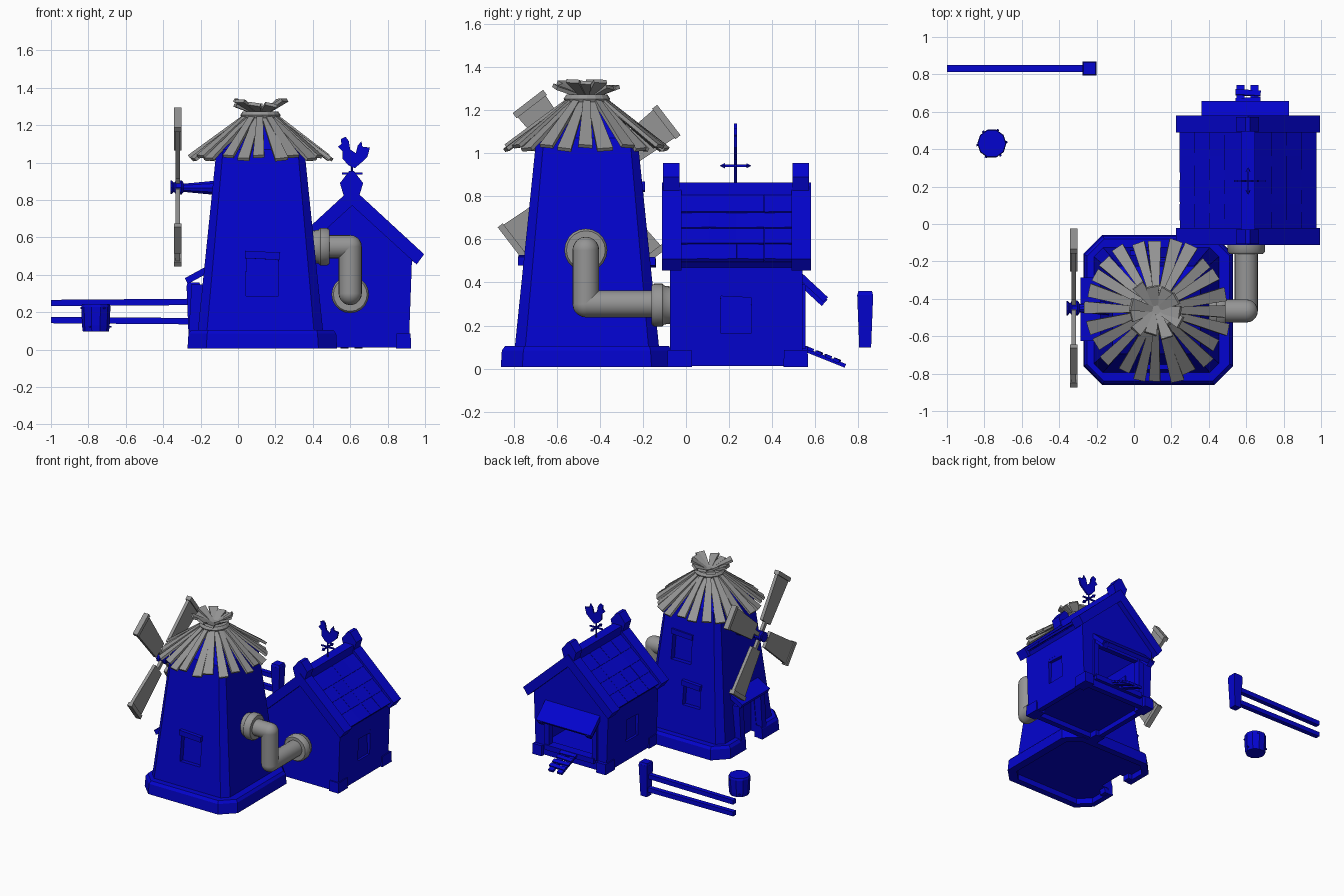
import bpy, bmesh, math, random
from mathutils import Vector, Matrix, Euler

random.seed(4)
cube = bpy.data.objects.get("Cube")
if cube:
    bpy.data.objects.remove(cube, do_unlink=True)


def material(name, rgb):
    m = bpy.data.materials.new(name)
    m.use_nodes = True
    m.diffuse_color = (*rgb, 1)
    m.node_tree.nodes["Principled BSDF"].inputs["Base Color"].default_value = (*rgb, 1)
    return m


BLUE = material("deep_blue", (0.001, 0.001, 0.62))
GREY = material("weathered_grey", (0.3, 0.3, 0.3))


def loft(name, mat, sections, matrix=Matrix()):
    """Skin a stack of equal-length loops and cap both ends."""
    bm = bmesh.new()
    loops = [[bm.verts.new(matrix @ Vector(p)) for p in s] for s in sections]
    n = len(loops[0])
    for a, b in zip(loops, loops[1:]):
        for i in range(n):
            bm.faces.new((a[i], a[(i + 1) % n], b[(i + 1) % n], b[i]))
    bm.faces.new(loops[0])
    bm.faces.new(loops[-1])
    bmesh.ops.recalc_face_normals(bm, faces=bm.faces)
    mesh = bpy.data.meshes.new(name)
    bm.to_mesh(mesh)
    bm.free()
    mesh.materials.append(mat)
    ob = bpy.data.objects.new(name, mesh)
    bpy.context.collection.objects.link(ob)
    return ob


def box(name, mat, size, loc, rot=(0, 0, 0), base=Matrix(), taper=1.0):
    x, y, z = (s / 2 for s in size)
    def loop(h, k):
        return [(-x * k, -y * k, h), (x * k, -y * k, h), (x * k, y * k, h), (-x * k, y * k, h)]
    m = base @ Matrix.Translation(loc) @ Euler(rot).to_matrix().to_4x4()
    return loft(name, mat, [loop(-z, 1), loop(z, taper)], m)


def turned(name, mat, start, axis, profile, n=16):
    """Solid of revolution: profile holds (distance along axis, radius)."""
    m = Matrix.Translation(start) @ Vector(axis).to_track_quat('Z', 'Y').to_matrix().to_4x4()
    rings = [[(r * math.cos(math.tau * i / n), r * math.sin(math.tau * i / n), d) for i in range(n)]
             for d, r in profile]
    return loft(name, mat, rings, m)


def extrude_y(name, mat, outline, y0, y1):
    return loft(name, mat, [[(x, y, z) for x, z in outline] for y in (y0, y1)])


def mirrored(half, cx):
    """Closed outline from right-hand points, listed bottom to top."""
    return [(cx + x, z) for x, z in half] + [(cx - x, z) for x, z in reversed(half) if x]


def chamfered(c, h, ch, z):
    pts = []
    for sx, sy, flip in ((1, 1, 0), (-1, 1, 1), (-1, -1, 0), (1, -1, 1)):
        pair = [(c[0] + sx * h, c[1] + sy * (h - ch), z), (c[0] + sx * (h - ch), c[1] + sy * h, z)]
        pts += pair[::-1] if flip else pair
    return pts


def cut(cutter, *parts):
    """Carve the cutter out of each part, then remove it."""
    for ob in parts:
        mod = ob.modifiers.new("cut", 'BOOLEAN')
        mod.operation, mod.object, mod.solver = 'DIFFERENCE', cutter, 'EXACT'
        bpy.context.view_layer.update()
        deps = bpy.context.evaluated_depsgraph_get()
        mesh = bpy.data.meshes.new_from_object(ob.evaluated_get(deps))
        ob.modifiers.clear()
        ob.data = mesh
    bpy.data.objects.remove(cutter, do_unlink=True)


def window(name, wall, centre, turn, w, h, depth, jut, lean=0.0):
    """Recessed opening with a lintel; local -y faces outward."""
    m = Matrix.Translation(centre) @ Euler((0, 0, math.radians(turn))).to_matrix().to_4x4()
    m = m @ Matrix.Rotation(lean, 4, 'X')
    cut(box("cutter", BLUE, (w, 0.2, h), (0, depth - 0.1, 0), base=m, taper=0.97), wall)
    box(name + "_lintel", BLUE, (w + 0.01, 0.04 + jut, 0.04), (0, 0.02 - jut / 2, h / 2), (0.1, 0.05, 0), m)


# Mill tower on its plinth, with a shallow hollow underneath
C = (0.12, -0.46)
LEAN = -0.103
tower = loft("mill_tower", BLUE, [chamfered(C, 0.343, 0.05, 0.02), chamfered(C, 0.235, 0.035, 1.07),
                                  chamfered(C, 0.07, 0.02, 1.21)])
plinth = loft("mill_plinth", BLUE, [chamfered((0.13, -0.46), 0.4, 0.1, 0.007), chamfered((0.13, -0.46), 0.395, 0.1, 0.085),
                                    chamfered((0.13, -0.46), 0.38, 0.09, 0.105)])
cut(loft("cutter", BLUE, [chamfered(C, 0.35, 0.08, -0.05), chamfered(C, 0.35, 0.08, 0.05)]), tower, plinth)
cut(box("cutter", BLUE, (0.22, 0.2, 0.4), (-0.28, -0.455, 0.16)), tower, plinth)
window("mill_front_window", tower, (0.13, -0.76, 0.395), 0, 0.175, 0.22, 0.035, 0.03, LEAN)
window("mill_back_low_window", tower, (0.06, -0.162, 0.41), 180, 0.15, 0.17, 0.035, 0.03, LEAN)
window("mill_back_high_window", tower, (0.17, -0.2, 0.74), 180, 0.17, 0.21, 0.035, 0.02, LEAN)

# Mill doorway posts and awning
for y in (-0.585, -0.325):
    box("door_post", BLUE, (0.07, 0.055, 0.34), (-0.225, y, 0.18), (0, 0.05, 0), taper=0.9)
box("door_awning", BLUE, (0.14, 0.34, 0.035), (-0.215, -0.455, 0.4), (0, -0.5, 0))


# Thatch slats, collar and flared crown
def slat(name, angle, r0, z0, w0, r1, z1, w1, roll):
    out = Vector((math.cos(angle), math.sin(angle), 0))
    side = Vector((-out.y, out.x, 0))
    run = (out * (r1 - r0) + Vector((0, 0, z1 - z0))).normalized()
    side = Matrix.Rotation(roll, 3, run) @ side
    up = run.cross(side) * 0.009
    ends = []
    for r, z, w in ((r0, z0, w0), (r1, z1, w1)):
        p = Vector((*C, z)) + out * r
        ends.append([p + side * w + up, p - side * w + up, p - side * w - up, p + side * w - up])
    loft(name, GREY, ends)


SLATS = 24
for i in range(SLATS):
    a = math.tau * (i + random.uniform(-0.15, 0.15)) / SLATS
    low = i % 2
    slat("thatch_slat", a, 0.08, 1.252 - 0.012 * low, 0.016, random.uniform(0.36, 0.395),
         1.032 - 0.015 * low, random.uniform(0.03, 0.038), random.uniform(-0.15, 0.15))
turned("thatch_collar", GREY, (*C, 1.238), (0, 0, 1), [(0, 0.1), (0.015, 0.108), (0.035, 0.095)])
for i in range(11):
    a = math.tau * (i + random.uniform(-0.2, 0.2)) / 11
    slat("crown_slat", a, 0.02, 1.262, 0.014, random.uniform(0.12, 0.165),
         random.uniform(1.305, 1.335), 0.034, random.uniform(-0.25, 0.25))

# Sail axle, hub and four paddles
HUB = Vector((-0.322, -0.45, 0.87))
turned("sail_axle", BLUE, (-0.1, -0.45, 0.865), (-1, 0, 0), [(0, 0.042), (0.2, 0.022)], 10)
turned("sail_hub", BLUE, (-0.292, -0.45, 0.867), (-1, 0, 0),
       [(0, 0.028), (0.01, 0.04), (0.04, 0.04), (0.05, 0.025), (0.062, 0.038), (0.07, 0.038)], 10)
for k in range(4):
    m = Matrix.Translation(HUB) @ Matrix.Rotation(math.radians(-52.5 + 90 * k), 4, 'X')
    box("sail_arm", GREY, (0.022, 0.03, 0.24), (0, 0, 0.13), base=m)
    loft("sail_paddle", GREY, [[(-0.012, -w, z), (0.012, -w, z), (0.012, w, z), (-0.012, w, z)]
                               for z, w in ((0.1, 0.06), (0.45, 0.083))], m)
    box("sail_tip", GREY, (0.04, 0.178, 0.03), (0, 0, 0.452), base=m)

# Connecting pipe: straight runs, ball elbows and flanges
R = 0.062
corners = [Vector(p) for p in ((0.38, -0.465, 0.55), (0.6, -0.465, 0.55), (0.6, -0.465, 0.3), (0.6, -0.06, 0.3))]
smooth = [turned("pipe_run", GREY, a, b - a, [(0, R), ((b - a).length, R)], 20)
          for a, b in zip(corners, corners[1:])]
ball = [(-R * math.cos(t), R * math.sin(t)) for t in (math.pi * (i + 0.1) / 10.2 for i in range(11))]
smooth += [turned("pipe_elbow", GREY, c, (0, 0, 1), ball, 20) for c in corners[1:3]]
rim = [(0, 0.09), (0.012, 0.1), (0.05, 0.1), (0.06, 0.09), (0.1, 0.085)]
smooth += [turned("mill_flange", GREY, (0.49, -0.465, 0.55), (-1, 0, 0), rim, 20),
           turned("house_flange", GREY, (0.6, -0.16, 0.295), (0, 1, 0), rim, 20)]
for ob in smooth:
    bpy.ops.object.select_all(action='DESELECT')
    ob.select_set(True)
    bpy.context.view_layer.objects.active = ob
    bpy.ops.object.shade_smooth_by_angle(angle=math.radians(40))

# House walls around a room with a floor, and a shallow hollow underneath
HX = 0.61
house = extrude_y("house_walls", BLUE, mirrored([(0.303, 0.012), (0.32, 0.48), (0, 0.79)], HX), -0.075, 0.54)
cut(extrude_y("cutter", BLUE, mirrored([(0.264, 0.08), (0.28, 0.46), (0, 0.735)], HX), -0.035, 0.5), house)
cut(box("cutter", BLUE, (0.38, 0.2, 0.28), (HX, 0.56, 0.225)), house)
cut(box("cutter", BLUE, (0.53, 0.53, 0.1), (HX, 0.2325, 0)), house)
window("house_left_window", house, (0.922, 0.232, 0.26), 90, 0.145, 0.19, 0.025, 0.006, -0.036)
window("house_right_window", house, (0.298, 0.232, 0.26), 270, 0.145, 0.19, 0.025, 0.006, -0.036)
for x in (HX - 0.275, HX + 0.275):
    for y in (-0.03, 0.51):
        box("corner_block", BLUE, (0.08, 0.115, 0.08), (x, y, 0.047), taper=0.95)

# House roof: chevron panel, tiles, ridge, bargeboards and finials
extrude_y("roof_panel", BLUE, mirrored([(0, 0.77), (0.325, 0.47), (0.345, 0.492), (0, 0.81)], HX), -0.05, 0.52)
SLOPE = math.atan2(0.33, 0.36)
for s in (-1, 1):
    for row in range(4):
        for col in range(4):
            d = 0.1 + row * 0.108
            box("roof_tile", BLUE, (0.122, 0.127, 0.018),
                (HX + s * d * math.cos(SLOPE), 0.043 + col * 0.128, 0.828 - d * math.sin(SLOPE)),
                (random.uniform(-0.02, 0.02), s * (SLOPE - 0.06), 0))
box("ridge_beam", BLUE, (0.075, 0.54, 0.06), (HX, 0.235, 0.835))
for y in (-0.112, 0.49):
    extrude_y("bargeboard", BLUE, mirrored([(0, 0.77), (0.345, 0.455), (0.385, 0.51), (0, 0.865)], HX), y, y + 0.09)
    extrude_y("finial", BLUE, mirrored([(0.035, 0.8), (0.062, 0.89), (0.012, 0.955)], HX - 0.003), y + 0.005, y + 0.082)

# House entry awning, its brackets and the plank ramp
box("entry_awning", BLUE, (0.47, 0.16, 0.03), (0.595, 0.59, 0.375), (-0.75, 0, 0))
for x in (0.39, 0.8):
    box("awning_bracket", BLUE, (0.04, 0.16, 0.04), (x, 0.585, 0.36), (-0.75, 0, 0))
    box("entry_post", BLUE, (0.04, 0.05, 0.3), (x + 0.01, 0.53, 0.24))
box("entry_sill", BLUE, (0.42, 0.07, 0.04), (HX, 0.53, 0.085))
for x in (0.57, 0.645):
    box("ramp_rail", BLUE, (0.042, 0.2, 0.018), (x, 0.647, 0.05), (-0.38, 0, 0))
for i in range(4):
    box("ramp_plank", BLUE, (0.135, 0.03, 0.016), (HX, 0.575 + i * 0.042, 0.089 - i * 0.017), (-0.38, 0, 0.05 * (-1) ** i))

# Weather vane
turned("vane_rod", BLUE, (HX, 0.23, 0.85), (0, 0, 1), [(0, 0.006), (0.15, 0.006)], 8)
box("vane_bar_y", BLUE, (0.01, 0.13, 0.01), (HX, 0.23, 0.942))
box("vane_bar_x", BLUE, (0.11, 0.01, 0.01), (HX, 0.23, 0.942))
for s in (-1, 1):
    turned("vane_arrow", BLUE, (HX, 0.23 + s * 0.05, 0.942), (0, s, 0), [(0, 0.014), (0.022, 0.001)], 6)
rooster = [(0.535, 1.085), (0.553, 1.1), (0.55, 1.125), (0.575, 1.138), (0.592, 1.115), (0.6, 1.07), (0.63, 1.05),
           (0.64, 1.09), (0.66, 1.115), (0.665, 1.085), (0.705, 1.08), (0.692, 1.03), (0.66, 1.0), (0.625, 0.97),
           (0.59, 0.985), (0.56, 1.02), (0.56, 1.06)]
extrude_y("vane_rooster", BLUE, rooster, 0.224, 0.236)

# Fence and barrel
box("fence_post", BLUE, (0.055, 0.055, 0.245), (-0.238, 0.832, 0.22), taper=1.35)
box("fence_post_cap", BLUE, (0.074, 0.074, 0.02), (-0.238, 0.832, 0.35), taper=0.85)
for z, tilt in ((0.252, -0.008), (0.155, 0.008)):
    box("fence_rail", BLUE, (0.74, 0.036, 0.034), (-0.63, 0.832, z), (0, tilt, 0))
turned("barrel", BLUE, (-0.76, 0.43, 0.098), (0, 0, 1), [(0, 0.07), (0.03, 0.074), (0.13, 0.078), (0.145, 0.074)], 10)
for i in range(6):
    a = math.tau * (i + 0.1) / 6
    turned("barrel_peg", BLUE, (-0.76, 0.43, 0.122 + 0.1 * (i % 2)), (math.cos(a), math.sin(a), 0), [(0, 0.006), (0.083, 0.006)], 6)
